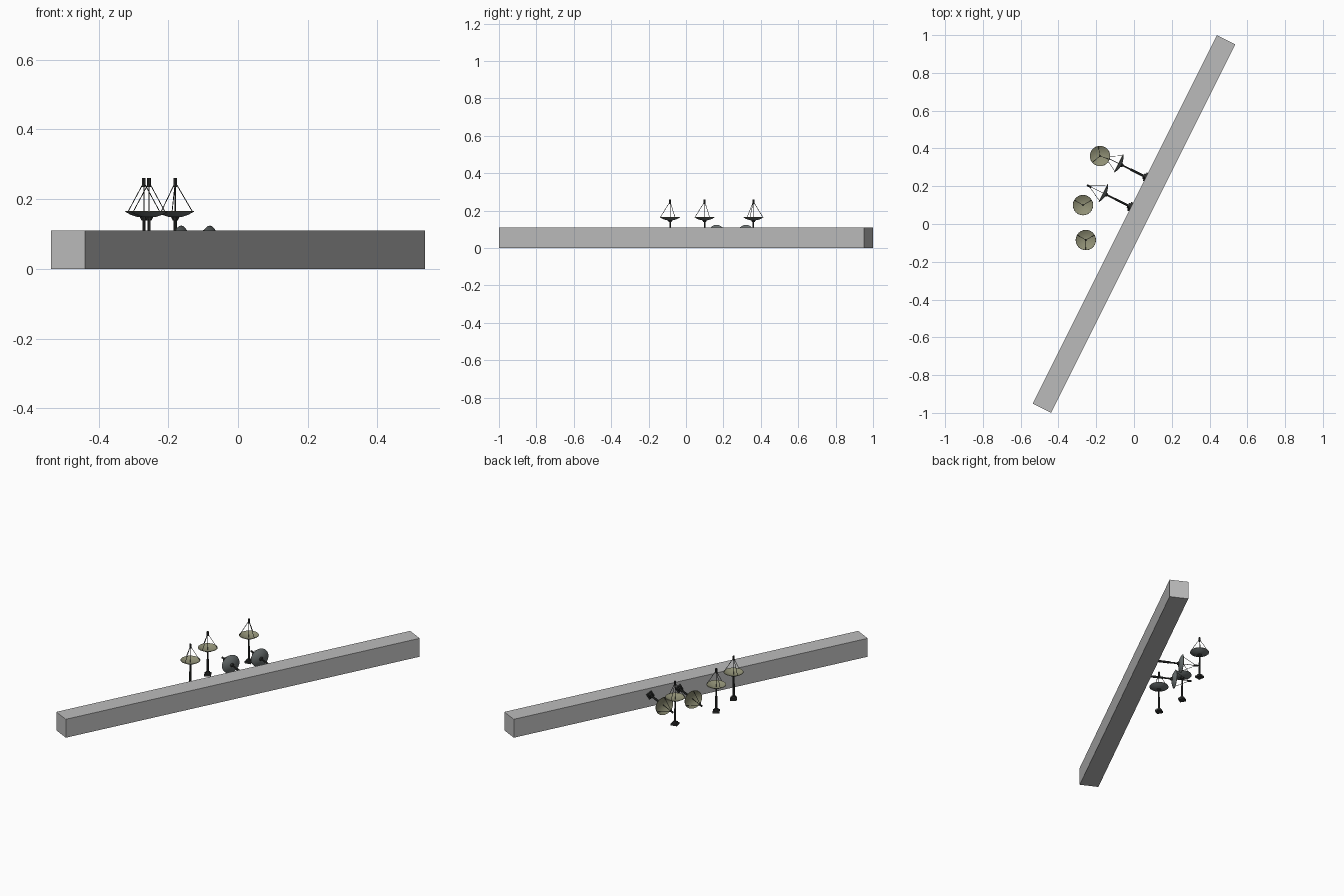
import bpy, bmesh, math
from mathutils import Matrix, Vector

cube = bpy.data.objects.get("Cube")
if cube:
    bpy.data.objects.remove(cube)


def material(name, colour):
    mat = bpy.data.materials.new(name)
    mat.diffuse_color = (*colour, 1)
    mat.use_nodes = True
    mat.node_tree.nodes["Principled BSDF"].inputs["Base Color"].default_value = (*colour, 1)
    return mat


GREY = material("light grey", (0.5, 0.5, 0.5))
OLIVE = material("pale olive", (0.28, 0.28, 0.18))
SLATE = material("slate", (0.15, 0.17, 0.17))
DARK = material("dark metal", (0.03, 0.032, 0.03))


def finish(name, bm, mats, matrix, smooth=True):
    mesh = bpy.data.meshes.new(name)
    bm.to_mesh(mesh)
    bm.free()
    for mat in mats:
        mesh.materials.append(mat)
    obj = bpy.data.objects.new(name, mesh)
    bpy.context.collection.objects.link(obj)
    obj.matrix_world = matrix
    if smooth:
        bpy.ops.object.select_all(action="DESELECT")
        obj.select_set(True)
        bpy.context.view_layer.objects.active = obj
        bpy.ops.object.shade_smooth_by_angle(angle=math.radians(35))
    return obj


def rod(bm, start, end, r1, r2=None, sides=8):
    """Tapered cylinder between two points."""
    start, end = Vector(start), Vector(end)
    axis = end - start
    place = Matrix.Translation((start + end) / 2) @ axis.to_track_quat("Z", "Y").to_matrix().to_4x4()
    bmesh.ops.create_cone(bm, cap_ends=True, segments=sides, radius1=r1,
                          radius2=r1 if r2 is None else r2, depth=axis.length, matrix=place)


def box(bm, size, z):
    bmesh.ops.create_cube(bm, size=1, matrix=Matrix.Translation((0, 0, z)) @ Matrix.Diagonal((*size, 1)))


def dish(name, matrix):
    """Shallow bowl: back profile up to the rim, then the inner profile down."""
    profile = [(0, 0.147), (0.02, 0.149), (0.038, 0.155), (0.054, 0.164),
               (0.053, 0.166), (0.038, 0.158), (0.02, 0.152), (0, 0.15)]
    bm = bmesh.new()
    verts = [bm.verts.new((r, 0, z)) for r, z in profile]
    edges = [bm.edges.new(pair) for pair in zip(verts, verts[1:])]
    bmesh.ops.spin(bm, geom=verts + edges, cent=(0, 0, 0), axis=(0, 0, 1),
                   angle=math.tau, steps=24)
    bmesh.ops.remove_doubles(bm, verts=bm.verts, dist=0.0002)
    bmesh.ops.recalc_face_normals(bm, faces=bm.faces)
    for face in bm.faces:
        face.material_index = 0 if face.normal.z > 0 else 1
    finish(name, bm, [OLIVE, SLATE], matrix)


def antenna(number, matrix, turn):
    matrix = matrix @ Matrix.Rotation(math.radians(turn), 4, "Z")
    dish(f"dish_{number}", matrix)

    # Footing plate with a stepped plinth
    bm = bmesh.new()
    box(bm, (0.036, 0.036, 0.01), 0.005)
    box(bm, (0.022, 0.022, 0.01), 0.014)
    finish(f"footing_{number}", bm, [DARK], matrix, smooth=False)

    # Mast with a thinner neck and a hub under the bowl
    bm = bmesh.new()
    rod(bm, (0, 0, 0.015), (0, 0, 0.095), 0.0065)
    rod(bm, (0, 0, 0.095), (0, 0, 0.145), 0.0045)
    rod(bm, (0, 0, 0.138), (0, 0, 0.15), 0.007, 0.013)
    finish(f"mast_{number}", bm, [DARK], matrix)

    # Feed horn on a stem, held by a tripod from the rim
    bm = bmesh.new()
    rod(bm, (0, 0, 0.149), (0, 0, 0.24), 0.0015, sides=6)
    rod(bm, (0, 0, 0.235), (0, 0, 0.26), 0.0055)
    for i in range(3):
        a = math.tau * i / 3
        c, s = math.cos(a), math.sin(a)
        rod(bm, (0.053 * c, 0.053 * s, 0.163), (0.004 * c, 0.004 * s, 0.242), 0.0013, sides=6)
    finish(f"feed_{number}", bm, [DARK], matrix)


# Long diagonal beam
heading = math.atan2(2, 1)
bm = bmesh.new()
box(bm, (2.18, 0.108, 0.11), 0.055)
finish("beam", bm, [GREY], Matrix.Rotation(heading, 4, "Z"), smooth=False)

# Three upright antennas beside the beam
for n, (x, y, turn) in enumerate([(-0.18, 0.36, 100), (-0.27, 0.1, 30), (-0.255, -0.085, 30)], 1):
    antenna(n, Matrix.Translation((x, y, 0)), turn)

# Two antennas mounted sideways on the beam's face
outward = Matrix.Rotation(heading, 4, "Z") @ Matrix.Rotation(-math.pi / 2, 4, "X")
for n, (x, y) in enumerate([(0.066, 0.247), (-0.016, 0.09)], 4):
    antenna(n, Matrix.Translation((x, y, 0.07)) @ outward, 30)
